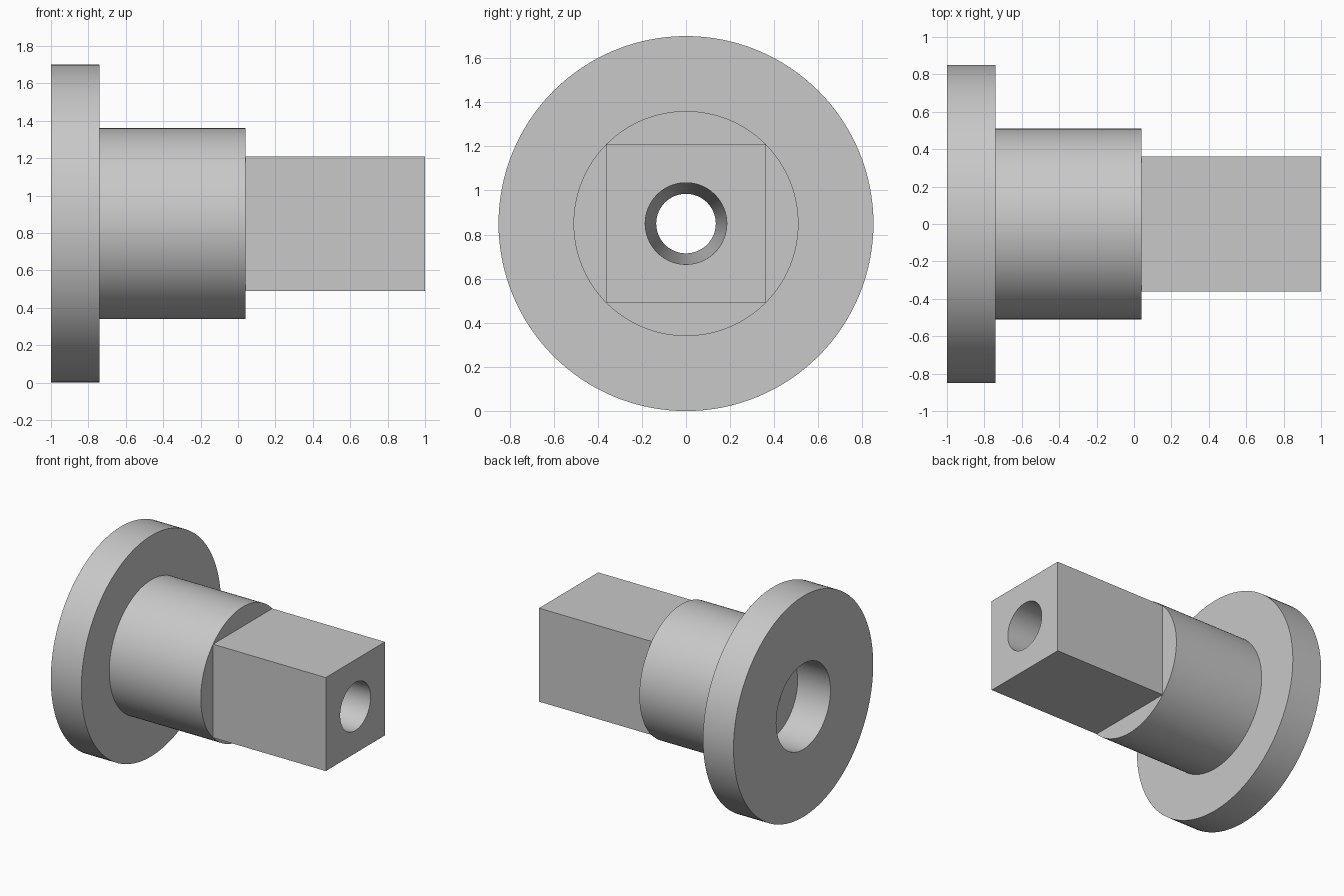
import bpy
import bmesh
import math

cube = bpy.data.objects.get("Cube")
if cube:
    bpy.data.objects.remove(cube, do_unlink=True)

SEGMENTS = 128
AXIS_HEIGHT = 0.85

# Plain grey metal
metal = bpy.data.materials.new("grey_metal")
metal.use_nodes = True
grey = (0.58, 0.58, 0.58, 1)
metal.diffuse_color = grey
metal.node_tree.nodes["Principled BSDF"].inputs["Base Color"].default_value = grey


def ring(bm, x, size, square=False):
    """Loop of vertices around the x axis, round or square."""
    verts = []
    for i in range(SEGMENTS):
        a = 2 * math.pi * i / SEGMENTS
        c, s = math.cos(a), math.sin(a)
        r = size / max(abs(c), abs(s)) if square else size
        verts.append(bm.verts.new((x, r * c, AXIS_HEIGHT + r * s)))
    return verts


# Closed section: flange, sleeve, square drive, tapered bore, counterbore
sections = [
    (-1.0, 0.33, False),
    (-1.0, 0.85, False),
    (-0.74, 0.85, False),
    (-0.74, 0.51, False),
    (0.04, 0.51, False),
    (0.04, 0.36, True),
    (1.0, 0.36, True),
    (1.0, 0.185, False),
    (-0.72, 0.135, False),
    (-0.72, 0.33, False),
]

bm = bmesh.new()
rings = [ring(bm, *section) for section in sections]
for k, first in enumerate(rings):
    second = rings[(k + 1) % len(rings)]
    for i in range(SEGMENTS):
        j = (i + 1) % SEGMENTS
        bm.faces.new((first[i], first[j], second[j], second[i]))
bmesh.ops.recalc_face_normals(bm, faces=bm.faces[:])

mesh = bpy.data.meshes.new("flanged_square_shaft")
bm.to_mesh(mesh)
bm.free()
mesh.materials.append(metal)
shaft = bpy.data.objects.new("flanged_square_shaft", mesh)
bpy.context.collection.objects.link(shaft)

# Smooth round walls with crisp edges
bpy.ops.object.select_all(action="DESELECT")
shaft.select_set(True)
bpy.context.view_layer.objects.active = shaft
bpy.ops.object.shade_smooth_by_angle(angle=math.radians(30))
